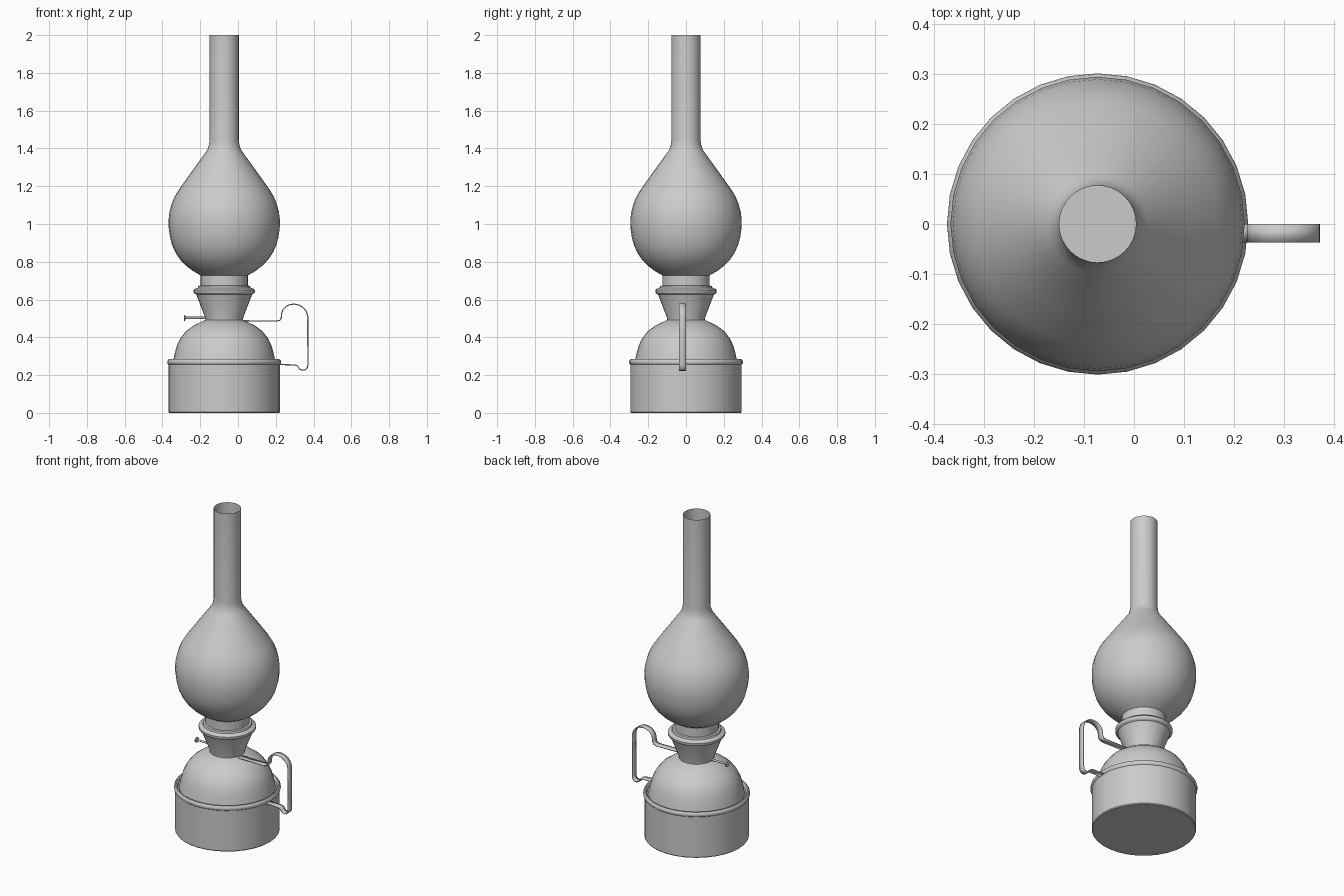
import bpy, bmesh
from math import tau, cos, sin, radians

AXIS_X = -0.073
SIDES = 32


def finish(name, bm, angle=35):
    bmesh.ops.recalc_face_normals(bm, faces=bm.faces)
    mesh = bpy.data.meshes.new(name)
    bm.to_mesh(mesh)
    bm.free()
    ob = bpy.data.objects.new(name, mesh)
    bpy.context.collection.objects.link(ob)
    bpy.ops.object.select_all(action='DESELECT')
    ob.select_set(True)
    bpy.context.view_layer.objects.active = ob
    bpy.ops.object.shade_smooth_by_angle(angle=radians(angle))
    return ob


def lathe(name, profile, sides=SIDES, cap_start=False, cap_end=False, angle=35):
    """Revolve (radius, height) points around the z axis."""
    bm = bmesh.new()
    rings = [[bm.verts.new((r * cos(tau * i / sides), r * sin(tau * i / sides), z))
              for i in range(sides)] for r, z in profile]
    for a, b in zip(rings, rings[1:]):
        for i in range(sides):
            j = (i + 1) % sides
            bm.faces.new((a[i], a[j], b[j], b[i]))
    if cap_start:
        bm.faces.new(rings[0])
    if cap_end:
        bm.faces.new(rings[-1])
    ob = finish(name, bm, angle)
    ob.location.x = AXIS_X
    return ob


# Base drum with a rolled rim
lathe("base_drum", [(0.291, 0), (0.295, 0.005), (0.295, 0.255), (0.300, 0.260),
                    (0.302, 0.268), (0.300, 0.277), (0.294, 0.284), (0.287, 0.284),
                    (0.281, 0.278), (0.279, 0.268), (0.265, 0.268)], cap_start=True)

# Domed oil reservoir
lathe("reservoir_dome", [(0.272, 0.268), (0.262, 0.315), (0.250, 0.358), (0.232, 0.395),
                         (0.203, 0.432), (0.160, 0.464), (0.100, 0.492), (0.07, 0.495)],
      cap_end=True)

# Flared burner with its collar and the glass holder
lathe("burner", [(0.099, 0.488), (0.101, 0.505), (0.148, 0.627), (0.158, 0.632),
                 (0.162, 0.638), (0.162, 0.650), (0.156, 0.657), (0.140, 0.662),
                 (0.137, 0.672), (0.125, 0.674), (0.125, 0.728)],
      cap_start=True, cap_end=True)

# Open glass chimney
lathe("glass_chimney", [(0.125, 0.728), (0.167, 0.752), (0.203, 0.780), (0.232, 0.810),
                        (0.256, 0.845), (0.275, 0.885), (0.287, 0.930), (0.294, 0.980),
                        (0.295, 1.020), (0.290, 1.063), (0.279, 1.105), (0.264, 1.142),
                        (0.243, 1.178), (0.187, 1.257), (0.100, 1.377), (0.089, 1.394),
                        (0.081, 1.417), (0.077, 1.445), (0.077, 2.0)], angle=60)

# Wick adjusting stem and knob
knob = lathe("wick_knob", [(0.006, 0), (0.006, 0.118), (0.016, 0.120), (0.016, 0.127)],
             sides=16, cap_start=True, cap_end=True)
knob.location = (-0.160, 0, 0.503)
knob.rotation_euler.y = radians(-90)

# Bent strip handle
path = [(0.0, 0.488), (0.205, 0.486), (0.222, 0.491), (0.229, 0.503), (0.231, 0.525),
        (0.238, 0.547), (0.255, 0.565), (0.277, 0.574), (0.300, 0.576), (0.325, 0.570),
        (0.347, 0.556), (0.362, 0.537), (0.369, 0.513), (0.370, 0.255), (0.366, 0.237),
        (0.356, 0.228), (0.343, 0.226), (0.329, 0.230), (0.319, 0.241), (0.314, 0.250),
        (0.300, 0.254), (0.215, 0.256)]
bm = bmesh.new()
pairs = [(bm.verts.new((x, -0.037, z)), bm.verts.new((x, 0, z))) for x, z in path]
for a, b in zip(pairs, pairs[1:]):
    bm.faces.new((a[0], b[0], b[1], a[1]))
handle = finish("handle", bm)
mod = handle.modifiers.new("thickness", 'SOLIDIFY')
mod.thickness = 0.006
mod.offset = 0
mod.use_even_offset = True
